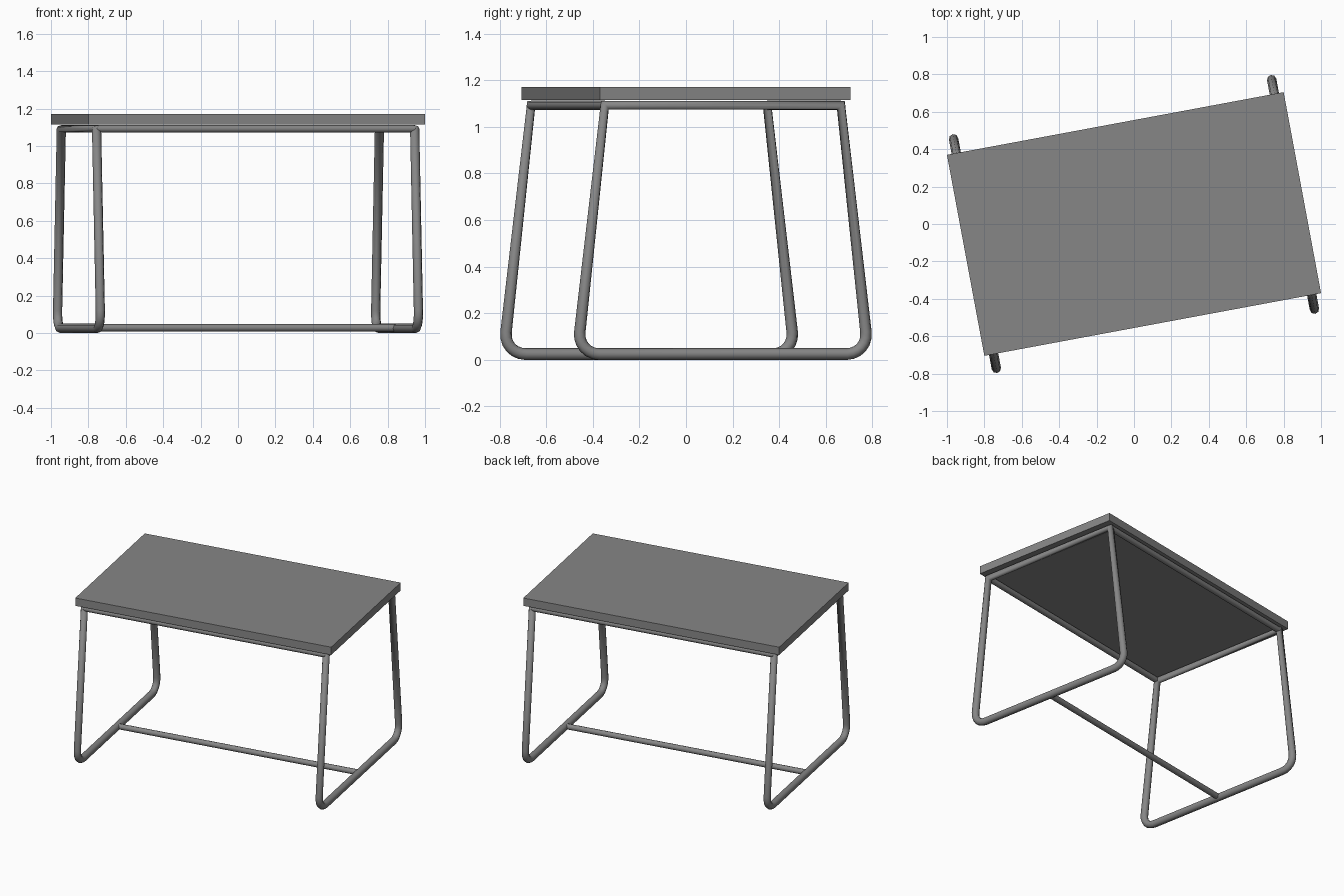
import bpy
import math
from mathutils import Vector

cube = bpy.data.objects.get("Cube")
if cube:
    bpy.data.objects.remove(cube, do_unlink=True)

TURN = math.radians(10.54)      # the whole table is turned about z
FRAME_X = 0.865                 # distance of each leg frame from the middle
TOP_Y, FOOT_Y = 0.515, 0.635    # half depth of a frame at the top and at the floor
RAIL_Z, FLOOR_Z = 1.092, 0.025
BEND = 0.095                    # length of the rounded foot corner

grey = bpy.data.materials.new("mid grey")
grey.use_nodes = True
colour = (0.24, 0.24, 0.24, 1)
grey.diffuse_color = colour
grey.node_tree.nodes["Principled BSDF"].inputs["Base Color"].default_value = colour


def tube(name, points, radius, closed=False):
    """Round tube swept along a list of points."""
    curve = bpy.data.curves.new(name + "_path", "CURVE")
    curve.dimensions = "3D"
    curve.bevel_depth = radius
    curve.bevel_resolution = 2
    curve.use_fill_caps = not closed
    spline = curve.splines.new("POLY")
    spline.points.add(len(points) - 1)
    for target, p in zip(spline.points, points):
        target.co = (*p, 1)
    spline.use_cyclic_u = closed
    path = bpy.data.objects.new(name + "_path", curve)
    bpy.context.collection.objects.link(path)
    deps = bpy.context.evaluated_depsgraph_get()
    mesh = bpy.data.meshes.new_from_object(path.evaluated_get(deps))
    bpy.data.objects.remove(path, do_unlink=True)
    obj = bpy.data.objects.new(name, mesh)
    bpy.context.collection.objects.link(obj)
    mesh.materials.clear()
    mesh.materials.append(grey)
    for face in mesh.polygons:
        face.use_smooth = len(face.vertices) == 4
    obj.rotation_euler.z = TURN
    return obj


def foot_corner(corner, before, after, steps=6):
    """Points that round a corner between two neighbouring points."""
    a = corner + (before - corner).normalized() * BEND
    d = corner + (after - corner).normalized() * BEND
    b, c = a.lerp(corner, 0.55), d.lerp(corner, 0.55)
    points = []
    for i in range(steps + 1):
        t = i / steps
        s = 1 - t
        points.append(a * s**3 + b * 3 * s * s * t + c * 3 * s * t * t + d * t**3)
    return points


# Table top
bpy.ops.mesh.primitive_cube_add(size=1, location=(0, 0, 1.142), rotation=(0, 0, TURN))
top = bpy.context.object
top.name = "table_top"
top.scale = (1.831, 1.093, 0.056)
top.data.materials.append(grey)

# Leg frames: closed loops with square top corners and rounded feet
for side, x in (("left", FRAME_X), ("right", -FRAME_X)):
    front_top = Vector((x, -TOP_Y, RAIL_Z))
    front_foot = Vector((x, -FOOT_Y, FLOOR_Z))
    back_foot = Vector((x, FOOT_Y, FLOOR_Z))
    back_top = Vector((x, TOP_Y, RAIL_Z))
    loop = [front_top]
    loop += foot_corner(front_foot, front_top, back_foot)
    loop += foot_corner(back_foot, front_foot, back_top)
    loop.append(back_top)
    tube(side + "_leg_frame", loop, 0.025, closed=True)

# Long bars under the top and the stretcher between the feet
for name, y, z in (("front_rail", -TOP_Y, RAIL_Z), ("back_rail", TOP_Y, RAIL_Z),
                   ("stretcher", 0, 0.028)):
    tube(name, [(-FRAME_X, y, z), (FRAME_X, y, z)], 0.02)
